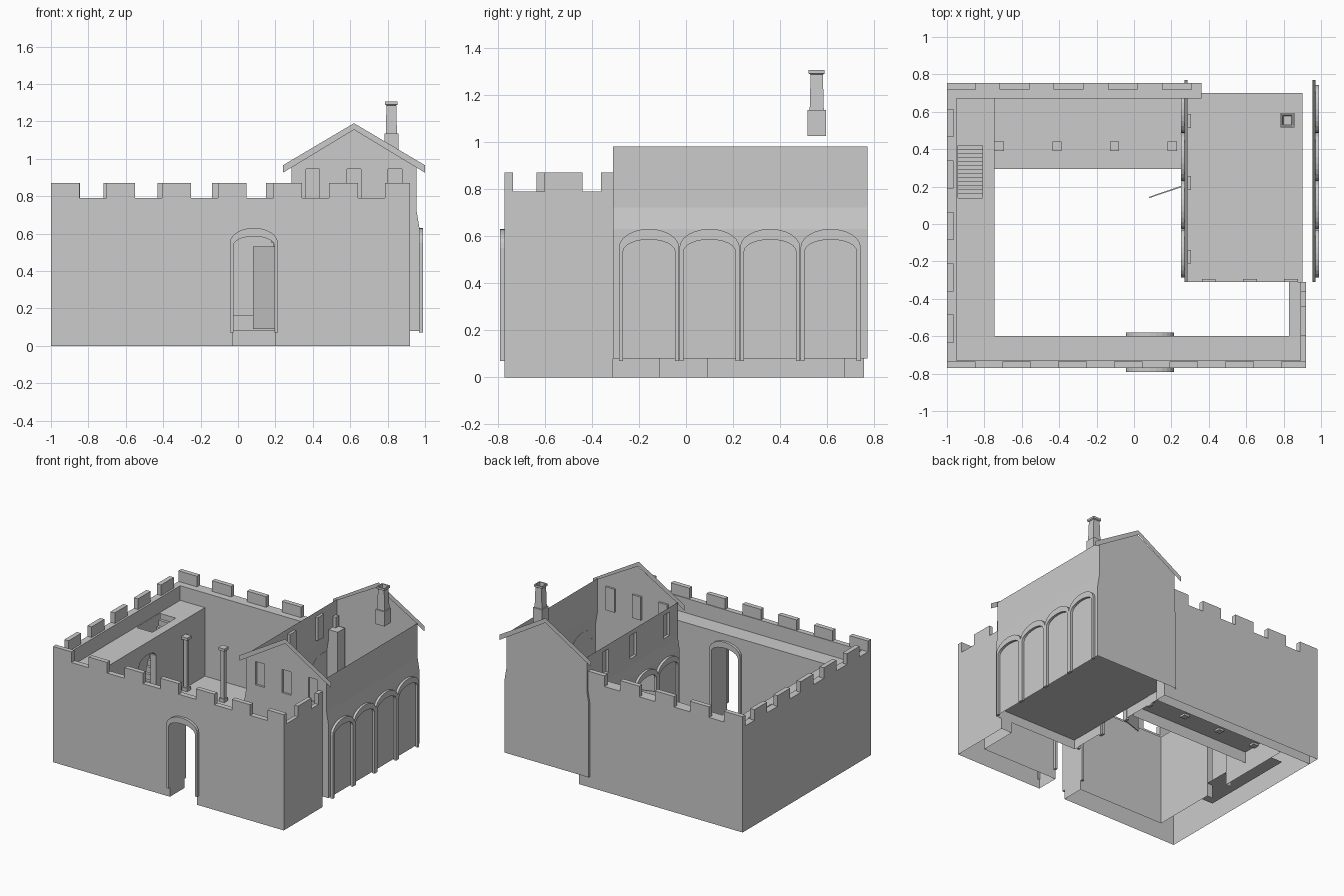
import bpy, bmesh, math
from mathutils import Vector

if "Cube" in bpy.data.objects:
    bpy.data.objects.remove(bpy.data.objects["Cube"])


def to3(axis, u, v, p):
    return {'x': (p, u, v), 'y': (u, p, v), 'z': (u, v, p)}[axis]


def finish(name, bm, recalc=True):
    if recalc:
        bmesh.ops.recalc_face_normals(bm, faces=bm.faces)
    me = bpy.data.meshes.new(name)
    bm.to_mesh(me)
    bm.free()
    ob = bpy.data.objects.new(name, me)
    bpy.context.collection.objects.link(ob)
    return ob


def sheet(name, axis, pts, p, out=None):
    """Flat single-skin panel; out is the sign of its facing direction."""
    bm = bmesh.new()
    f = bm.faces.new([bm.verts.new(to3(axis, u, v, p)) for u, v in pts])
    f.normal_update()
    if out and f.normal.dot(Vector(to3(axis, 0, 0, out))) < 0:
        f.normal_flip()
    return finish(name, bm, False)


def prism(name, axis, pts, p0, p1, open_bottom=False):
    bm = bmesh.new()
    f = bm.faces.new([bm.verts.new(to3(axis, u, v, p0)) for u, v in pts])
    r = bmesh.ops.extrude_face_region(bm, geom=[f])
    vs = [e for e in r['geom'] if isinstance(e, bmesh.types.BMVert)]
    bmesh.ops.translate(bm, verts=vs, vec=to3(axis, 0, 0, p1 - p0))
    bmesh.ops.recalc_face_normals(bm, faces=bm.faces)
    if open_bottom:
        low = min(v.co.z for v in bm.verts)
        bad = [g for g in bm.faces if all(v.co.z < low + 1e-4 for v in g.verts)]
        bmesh.ops.delete(bm, geom=bad, context='FACES')
    return finish(name, bm, False)


def strip(name, axis, path, p0, p1):
    """Ribbon following a path, spanning p0 to p1."""
    bm = bmesh.new()
    a = [bm.verts.new(to3(axis, u, v, p0)) for u, v in path]
    b = [bm.verts.new(to3(axis, u, v, p1)) for u, v in path]
    for i in range(len(path) - 1):
        bm.faces.new((a[i], a[i + 1], b[i + 1], b[i]))
    return finish(name, bm, False)


def rect(u0, u1, v0, v1):
    return [(u0, v0), (u1, v0), (u1, v1), (u0, v1)]


def box(name, x0, x1, y0, y1, z0, z1, open_bottom=True):
    return prism(name, 'z', rect(x0, x1, y0, y1), z0, z1, open_bottom)


def arch(c, half, z0, spring, rise, n=12):
    arc = [(c - half * math.cos(math.pi * i / n), spring + rise * math.sin(math.pi * i / n))
           for i in range(n + 1)]
    return [(c - half, z0)] + arc + [(c + half, z0)]


def notched(u0, u1, v0, v1, opening):
    """Wall outline with an opening reaching its foot."""
    return [(u0, v0)] + opening + [(u1, v0), (u1, v1), (u0, v1)]


def arch_frame(name, axis, c, p0, p1, z0=0.07):
    prism(name, axis, arch(c, .128, z0, .55, .08) + arch(c, .11, z0, .535, .05)[::-1], p0, p1)


WALK, SILL, TOP = .68, .79, .87

# Outer walls, with arched gate
gate = arch(.085, .112, 0, .535, .05)
sheet("front_wall_outer", 'y', notched(-1, .92, 0, WALK, gate), -.77, -1)
sheet("front_wall_inner", 'y', notched(-.745, .83, 0, WALK, gate), -.60, 1)
strip("gate_passage", 'y', gate, -.77, -.60)
arch_frame("gate_frame_outer", 'y', .085, -.79, -.765)
arch_frame("gate_frame_inner", 'y', .085, -.60, -.58)
sheet("left_wall_outer", 'x', rect(-.77, .67, 0, WALK), -1, -1)
stair_door = arch(-.01, .1, 0, .535, .05)
sheet("left_wall_inner", 'x', notched(-.6, .67, 0, WALK, stair_door), -.745, 1)
strip("stair_door_reveal", 'x', stair_door, -.745, -.79)
sheet("right_wall_outer", 'x', rect(-.77, -.31, 0, WALK), .92, 1)
sheet("right_wall_inner", 'x', rect(-.6, -.31, 0, WALK), .83, -1)
sheet("right_wall_end", 'y', rect(.83, .92, 0, WALK), -.31, 1)
box("back_wall", -1, .36, .67, .755, 0, SILL)

# Wall walks, the left one with a stair well
sheet("front_walk", 'z', rect(-.745, .89, -.73, -.6), WALK, 1)
sheet("right_walk", 'z', rect(.83, .89, -.6, -.31), WALK, 1)
for i, r in enumerate([(-.95, -.745, -.73, .14), (-.95, -.745, .44, .67),
                       (-.95, -.94, .14, .44), (-.81, -.745, .14, .44)]):
    sheet(f"left_walk_{i}", 'z', rect(*r), WALK, 1)

# Stair inside the left wall
n = 14
steps = [(.14, .1)]
for i in range(n):
    z = .1 + (i + 1) * (WALK - .1) / n
    steps += [(.14 + i * .3 / n, z), (.14 + (i + 1) * .3 / n, z)]
strip("stair", 'x', steps, -.94, -.81)
sheet("stair_room_floor", 'z', rect(-.95, -.745, -.3, .44), .1, 1)

# Parapets and merlons
box("front_parapet", -1, .92, -.77, -.73, WALK, SILL)
box("left_parapet", -1, -.95, -.73, .67, WALK, SILL)
box("right_parapet", .89, .92, -.73, -.31, WALK, SILL)
for i in range(7):
    x = -1 + .2975 * i
    box(f"front_merlon_{i}", x, min(x + .153, .92), -.77, -.735, SILL, TOP)
for i in range(5):
    x = -1 + .29 * i if i else -1
    w = .155 if i == 0 else .15
    box(f"back_merlon_{i}", x + (-.01 if i else 0), min(x + w, .36), .72, .755, SILL, TOP)
    y = -.635 + .275 * i
    box(f"left_merlon_{i}", -1, -.965, y, y + .15, SILL, TOP)
box("right_merlon_0", .89, .92, -.6, -.44, SILL, TOP)
box("right_merlon_1", .89, .92, -.36, -.31, SILL, TOP)

# Porch along the back wall with slender posts
sheet("porch_floor", 'z', rect(-.745, .25, .295, .67), .165, 1)
sheet("porch_edge", 'y', rect(-.745, .25, .08, .165), .295, -1)
for i in range(4):
    x = -.72 + .308 * i
    for part, h, z0, z1 in (("base", .022, .15, .19), ("post", .014, .19, .55), ("cap", .025, .55, .57)):
        box(f"porch_{part}_{i}", x - h, x + h, .415 - h, .415 + h, z0, z1, False)


def window(name, axis, c, p, d, z0=.77, z1=.945):
    """Recess: reveal plus back pane."""
    r = rect(c - .037, c + .037, z0, z1)
    strip(name + "_reveal", axis, r + r[:1], p, p + d)
    sheet(name + "_pane", axis, r, p + d)


def wall_with_windows(name, axis, u0, u1, z0, z1, p, centres, out, w0=.77, w1=.945):
    edges = [u0]
    for c in centres:
        edges += [c - .037, c + .037]
    edges.append(u1)
    for i in range(len(edges) - 1):
        a, b = edges[i], edges[i + 1]
        if i % 2:
            sheet(f"{name}_below_{i}", axis, rect(a, b, z0, w0), p, out)
            sheet(f"{name}_above_{i}", axis, rect(a, b, w1, z1), p, out)
        else:
            sheet(f"{name}_pier_{i}", axis, rect(a, b, z0, z1), p, out)


# House gables, roofless, with edge boards
C, F, B = .62, -.31, .77
low = [(.27, .08), (.97, .08), (.97, .63), (.955, .72)]
sheet("back_gable", 'y', low + [(.955, .975), (C, 1.165), (.285, .975), (.285, .72), (.27, .63)], B, 1)
sheet("front_gable_lower", 'y', low + [(.285, .72), (.27, .63)], F, -1)
wall_with_windows("front_gable", 'y', .285, .955, .72, .975, F, (.40, C, .84), -1)
sheet("front_gable_peak", 'y', [(.285, .975), (.955, .975), (C, 1.165)], F, -1)
for i, c in enumerate((.40, C, .84)):
    window(f"front_window_{i}", 'y', c, F, .015)
board = [(.24, .965), (C, 1.19), (1, .965), (1, .925), (C, 1.155), (.24, .925)]
sheet("front_gable_board", 'y', board, F - .015, -1)
sheet("back_gable_board", 'y', board, B + .015, 1)

# House long sides: upper wall, sloped band, arcaded lower wall
sheet("house_right_upper", 'x', rect(F, B, .72, .98), .955, 1)
left_windows = (-.175, .22, .55)
wall_with_windows("house_left", 'x', F, B, .72, .98, .285, left_windows, -1)
for i, c in enumerate(left_windows):
    window(f"left_window_{i}", 'x', c, .285, .02)
strip("house_right_band", 'y', [(.955, .72), (.97, .63)], F, B)
strip("house_left_band", 'y', [(.285, .72), (.27, .63)], F, B)
sheet("house_right_lower", 'x', rect(F, B, .08, .63), .97, 1)
sheet("house_left_lower", 'x', notched(F, B, .08, .63, arch(.1, .11, .08, .535, .05)), .27, -1)
for i in range(4):
    c = -.157 + .257 * i
    arch_frame(f"right_arch_{i}", 'x', c, .968, .988)
    arch_frame(f"left_arch_{i}", 'x', c, .252, .272)
sheet("house_floor", 'z', rect(.27, .9, F, .70), .15, 1)

# Open courtyard door
prism("courtyard_door", 'z', [(.25, .195), (.08, .138), (.083, .146), (.25, .203)], .09, .53)

# Chimney with hollow cap
cx, cy = .82, .555
box("chimney_base", cx - .037, cx + .037, cy - .039, cy + .039, 1.025, 1.135, False)
bm = bmesh.new()
rings = []
for h, z in ((.03, 1.135), (.026, 1.285), (.034, 1.29), (.034, 1.305), (.026, 1.305), (.022, 1.25)):
    rings.append([bm.verts.new((cx + sx * h, cy + sy * h, z))
                  for sx, sy in ((-1, -1), (1, -1), (1, 1), (-1, 1))])
for a, b in zip(rings, rings[1:]):
    for k in range(4):
        bm.faces.new((a[k], a[(k + 1) % 4], b[(k + 1) % 4], b[k]))
bm.faces.new(rings[-1])
finish("chimney_shaft", bm)
